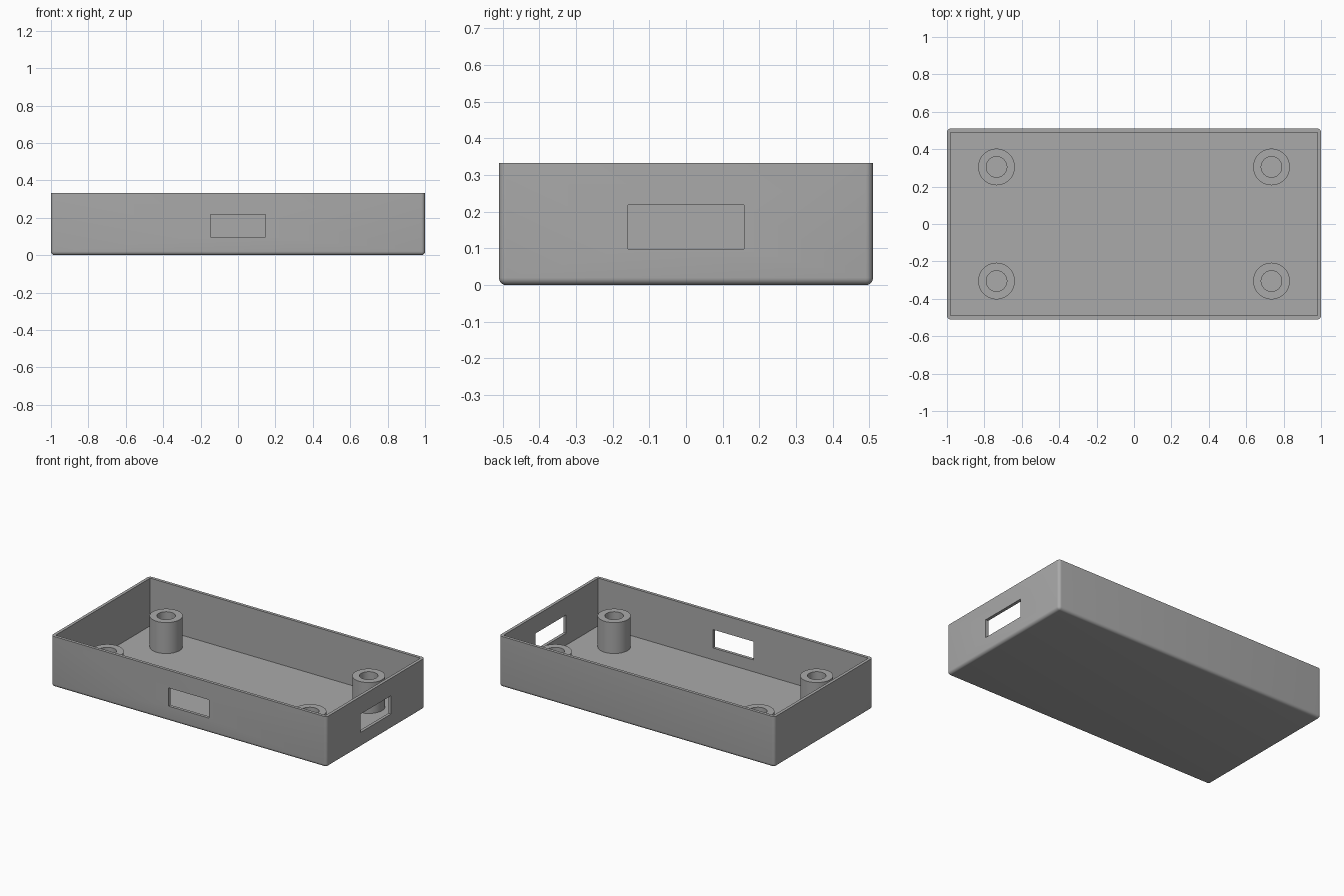
import bpy
import bmesh
import math
from mathutils import Matrix, Vector

default = bpy.data.objects.get("Cube")
if default:
    bpy.data.objects.remove(default, do_unlink=True)

LENGTH, WIDTH, HEIGHT = 2.0, 1.02, 0.333
WALL = 0.02
POST_X, POST_Y, POST_TOP = 0.735, 0.305, 0.223
POST_R, HOLE_R = 0.098, 0.055

# Plain grey plastic
grey = bpy.data.materials.new("grey plastic")
grey.use_nodes = True
color = (0.4, 0.4, 0.4, 1)
grey.diffuse_color = color
grey.node_tree.nodes["Principled BSDF"].inputs["Base Color"].default_value = color


def add_object(name, bm):
    bmesh.ops.recalc_face_normals(bm, faces=bm.faces)
    mesh = bpy.data.meshes.new(name)
    bm.to_mesh(mesh)
    bm.free()
    mesh.materials.append(grey)
    obj = bpy.data.objects.new(name, mesh)
    bpy.context.collection.objects.link(obj)
    return obj


def box(size, center):
    bm = bmesh.new()
    bmesh.ops.create_cube(bm, size=1, matrix=Matrix.LocRotScale(Vector(center), None, Vector(size)))
    return bm


def smooth(obj):
    bpy.ops.object.select_all(action="DESELECT")
    obj.select_set(True)
    bpy.context.view_layer.objects.active = obj
    bpy.ops.object.shade_smooth_by_angle(angle=math.radians(35))


# Outer tray: rounded upright and bottom edges, crisp rim
bm = box((LENGTH, WIDTH, HEIGHT), (0, 0, HEIGHT / 2))
rounded = [e for e in bm.edges if min(v.co.z for v in e.verts) < 0.01]
bmesh.ops.bevel(bm, geom=rounded, offset=0.02, segments=6, profile=0.5, affect="EDGES")
tray = add_object("enclosure_tray", bm)

# Cavity, front port and left side port cut through the tray
cutters = [
    ("cavity_cutter", (LENGTH - 2 * WALL, WIDTH - 2 * WALL, HEIGHT), (0, 0, HEIGHT / 2 + WALL)),
    ("front_port_cutter", (0.295, 0.2, 0.12), (0, -WIDTH / 2, 0.158)),
    ("side_port_cutter", (0.2, 0.315, 0.12), (LENGTH / 2, 0, 0.158)),
]
for name, size, center in cutters:
    cutter = add_object(name, box(size, center))
    cutter.hide_render = True
    bpy.context.view_layer.objects.active = tray
    mod = tray.modifiers.new(name, "BOOLEAN")
    mod.operation = "DIFFERENCE"
    mod.solver = "EXACT"
    mod.object = cutter
    bpy.ops.object.modifier_apply(modifier=mod.name)
    bpy.data.objects.remove(cutter, do_unlink=True)
smooth(tray)


# Hollow screw post turned from a wall profile
def screw_post(name, x, y):
    bm = bmesh.new()
    profile = [(HOLE_R, WALL), (HOLE_R, POST_TOP), (POST_R, POST_TOP), (POST_R, WALL)]
    verts = [bm.verts.new((r, 0, z)) for r, z in profile]
    edges = [bm.edges.new(pair) for pair in zip(verts, verts[1:])]
    bmesh.ops.spin(bm, geom=verts + edges, cent=(0, 0, 0), axis=(0, 0, 1),
                   angle=math.tau, steps=48, use_merge=True)
    bmesh.ops.remove_doubles(bm, verts=bm.verts, dist=0.0001)
    post = add_object(name, bm)
    post.location = (x, y, 0)
    smooth(post)


for side, sx in (("left", 1), ("right", -1)):
    for end, sy in (("front", -1), ("back", 1)):
        screw_post(f"{end}_{side}_screw_post", sx * POST_X, sy * POST_Y)
